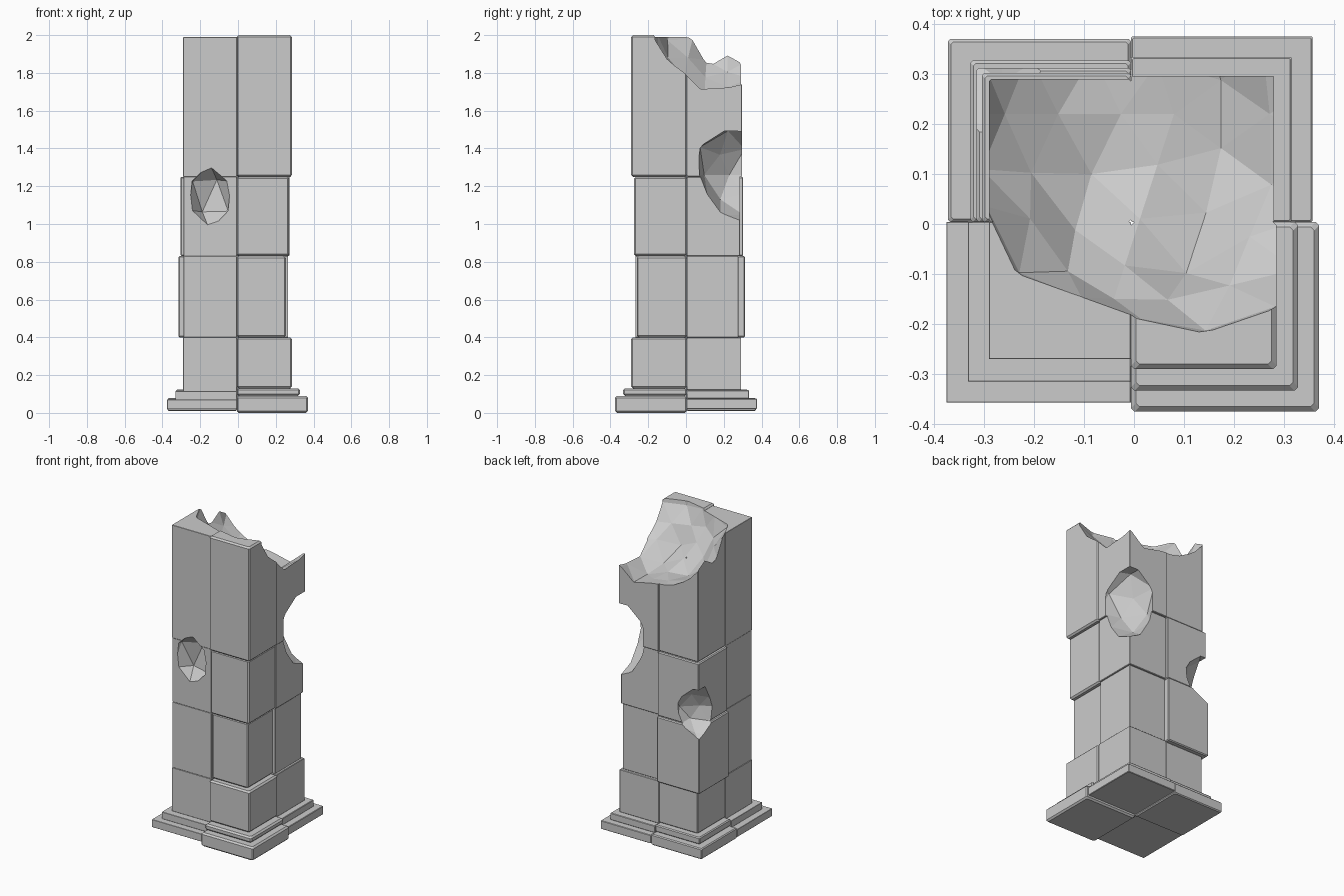
import bpy, bmesh, random
from mathutils import Vector

if "Cube" in bpy.data.objects:
    bpy.data.objects.remove(bpy.data.objects["Cube"])

JX, JY = -0.006, 0.004          # joint lines between the four quarters


def to_object(bm, name):
    bmesh.ops.recalc_face_normals(bm, faces=bm.faces)
    me = bpy.data.meshes.new(name)
    bm.to_mesh(me)
    bm.free()
    ob = bpy.data.objects.new(name, me)
    bpy.context.collection.objects.link(ob)
    return ob


def ring(bm, sx, sy, ox, oy, z, inset, c):
    """Chamfered rectangle from the central joint out to (ox, oy)."""
    xa, xb = sorted((JX + sx * inset, sx * (ox - inset)))
    ya, yb = sorted((JY + sy * inset, sy * (oy - inset)))
    pts = [(xa + c, ya), (xb - c, ya), (xb, ya + c), (xb, yb - c),
           (xb - c, yb), (xa + c, yb), (xa, yb - c), (xa, ya + c)]
    return [bm.verts.new((x, y, z)) for x, y in pts]


def quarter(name, sx, sy, z0, bevel, courses):
    """Stack of stone courses: (top z, outer x, outer y)."""
    bm = bmesh.new()
    rings = []
    for z1, ox, oy in courses:
        for z, i in ((z0, bevel), (z0 + bevel, 0), (z1 - bevel, 0), (z1, bevel)):
            rings.append(ring(bm, sx, sy, ox, oy, z, i, bevel * 0.7))
        z0 = z1
    for a, b in zip(rings, rings[1:]):
        for k in range(8):
            n = (k + 1) % 8
            bm.faces.new((a[k], a[n], b[n], b[k]))
    bm.faces.new(rings[0][::-1])
    bm.faces.new(rings[-1])
    bmesh.ops.remove_doubles(bm, verts=bm.verts, dist=1e-5)
    return to_object(bm, name)


def rough_rock(name, loc, size, subdiv, jitter, seed):
    """Jagged faceted lump used to knock out broken stone."""
    rnd = random.Random(seed)
    bm = bmesh.new()
    bmesh.ops.create_icosphere(bm, subdivisions=subdiv, radius=1)
    for v in bm.verts:
        v.co *= 1 + rnd.uniform(-jitter, jitter)
        v.co = Vector([a * s + o for a, s, o in zip(v.co, size, loc)])
    ob = to_object(bm, name)
    ob.hide_render = True
    return ob


# four quarters of the pillar
quarters = [
    quarter("front_right_quarter", 1, -1, 0.0, 0.01, [
        (0.09, .37, .375), (0.13, .328, .333), (0.40, .285, .29),
        (0.83, .253, .26), (1.25, .27, .275), (2.0, .285, .29)]),
    quarter("back_left_quarter", -1, 1, 0.01, 0.006, [
        (0.08, .372, .37), (0.125, .327, .327), (0.40, .287, .288),
        (0.83, .315, .312), (1.25, .304, .302), (1.99, .29, .29)]),
    quarter("front_left_quarter", -1, -1, 0.02, 0.0015, [
        (0.07, .375, .357), (0.115, .332, .315), (0.40, .29, .27),
        (0.83, .288, .268), (1.25, .288, .268), (1.99, .29, .27)]),
    quarter("back_right_quarter", 1, 1, 0.02, 0.003, [
        (0.075, .357, .375), (0.12, .315, .334), (0.40, .278, .292),
        (0.83, .266, .277), (1.25, .272, .285), (1.99, .28, .296)]),
]

# broken top and three chips
cutters = [
    rough_rock("top_break", (.08, .22, 2.1), (.44, .44, .44), 3, .06, 4),
    rough_rock("front_chip", (-.15, -.30, 1.15), (.14, .13, .19), 1, .12, 7),
    rough_rock("side_chip", (.33, .31, 1.26), (.25, .26, .25), 2, .12, 2),
    rough_rock("back_chip", (-.34, .34, .92), (.19, .19, .17), 2, .10, 5),
]

for ob in quarters:
    for c in cutters:
        m = ob.modifiers.new(c.name, 'BOOLEAN')
        m.operation = 'DIFFERENCE'
        m.solver = 'EXACT'
        m.object = c

# bake the cuts and remove the helpers
bpy.context.view_layer.update()
deps = bpy.context.evaluated_depsgraph_get()
baked = [bpy.data.meshes.new_from_object(ob.evaluated_get(deps)) for ob in quarters]
for ob, me in zip(quarters, baked):
    ob.modifiers.clear()
    ob.data = me
for c in cutters:
    bpy.data.objects.remove(c)
